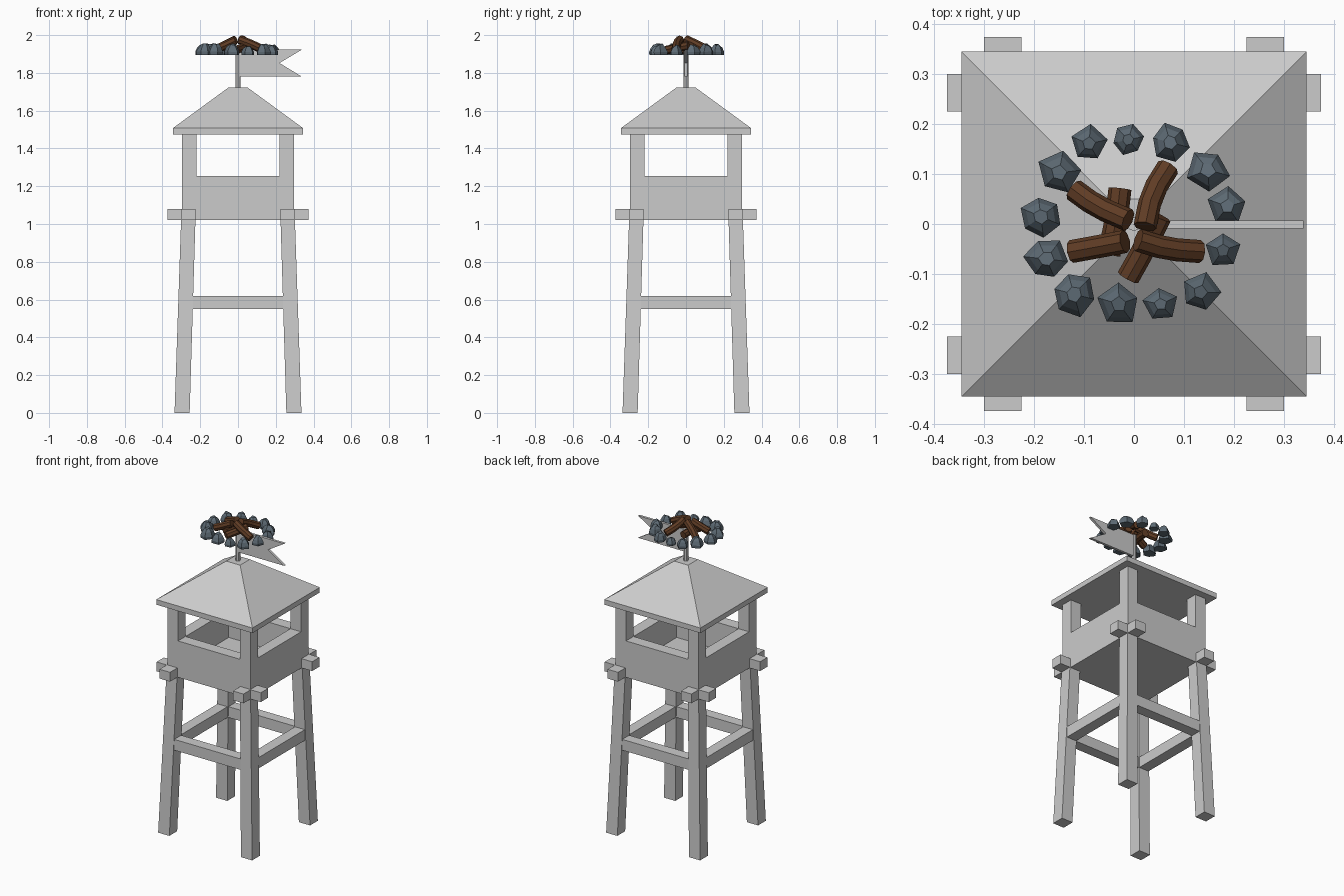
import bpy, bmesh, math, random
from mathutils import Vector

random.seed(4)
cube = bpy.data.objects.get("Cube")
if cube:
    bpy.data.objects.remove(cube, do_unlink=True)


def material(name, rgb):
    m = bpy.data.materials.new(name)
    m.use_nodes = True
    m.diffuse_color = (*rgb, 1)
    m.node_tree.nodes["Principled BSDF"].inputs["Base Color"].default_value = (*rgb, 1)
    return m


GREY = material("pale grey", (0.6, 0.6, 0.6))
BROWN = material("log brown", (0.115, 0.045, 0.018))
SLATE = material("slate stone", (0.11, 0.145, 0.175))


def loft(name, rings, mat):
    """Skin a list of equal-length point rings and cap both ends."""
    bm = bmesh.new()
    rows = [[bm.verts.new(p) for p in ring] for ring in rings]
    n = len(rows[0])
    for a, b in zip(rows, rows[1:]):
        for i in range(n):
            j = (i + 1) % n
            bm.faces.new((a[i], a[j], b[j], b[i]))
    bm.faces.new(rows[0][::-1])
    bm.faces.new(rows[-1])
    bmesh.ops.recalc_face_normals(bm, faces=bm.faces[:])
    mesh = bpy.data.meshes.new(name)
    bm.to_mesh(mesh)
    bm.free()
    mesh.materials.append(mat)
    ob = bpy.data.objects.new(name, mesh)
    bpy.context.collection.objects.link(ob)
    return ob


def rect(cx, cy, hx, hy, z):
    return [(cx - hx, cy - hy, z), (cx + hx, cy - hy, z),
            (cx + hx, cy + hy, z), (cx - hx, cy + hy, z)]


def box(name, cx, cy, hx, hy, z0, z1):
    return loft(name, [rect(cx, cy, hx, hy, z0), rect(cx, cy, hx, hy, z1)], GREY)


# Leaning legs and upright corner posts
T = 0.038
P = 0.259
for sx in (-1, 1):
    for sy in (-1, 1):
        side = ("front" if sy < 0 else "back") + ("_left" if sx > 0 else "_right")
        loft(side + "_leg", [rect(sx * 0.296, sy * 0.296, 0.04, 0.04, 0),
                             rect(sx * 0.263, sy * 0.263, T, T, 1.03)], GREY)
        box(side + "_post", sx * P, sy * P, T, T, 1.02, 1.48)

# Braces, parapet walls and protruding floor beams on all four sides
B = 0.277
for s, fb, lr in ((-1, "front", "right"), (1, "back", "left")):
    box(fb + "_brace", 0, s * B, 0.245, 0.035, 0.55, 0.62)
    box(lr + "_brace", s * B, 0, 0.035, 0.245, 0.55, 0.62)
    box(fb + "_wall", 0, s * P, P - T, T, 1.02, 1.255)
    box(lr + "_wall", s * P, 0, T, P - T, 1.02, 1.255)
    for e in (-1, 1):
        tag = "_low" if e < 0 else "_high"
        box(fb + "_beam_end" + tag, e * 0.2625, s * 0.33, 0.0375, 0.043, 1.02, 1.08)
        box(lr + "_beam_end" + tag, s * 0.33, e * 0.2625, 0.043, 0.0375, 1.02, 1.08)
box("cabin_floor", 0, 0, P - T, P - T, 1.02, 1.08)

# Roof with a thick eave and a small flat top
loft("roof", [rect(0, 0, r, r, z) for r, z in
              ((0.344, 1.475), (0.344, 1.508), (0.05, 1.723))], GREY)

# Flagpole and swallow-tailed flag
loft("flagpole", [[(0.014 * math.cos(k * math.pi / 4), 0.014 * math.sin(k * math.pi / 4), z)
                   for k in range(8)] for z in (1.72, 1.925)], GREY)
outline = [(0.01, 1.78), (0.338, 1.78), (0.22, 1.852), (0.338, 1.923), (0.01, 1.923)]
loft("flag", [[(x, y, z) for x, z in outline] for y in (-0.009, 0.007)], GREY)

# Ring of faceted stones
stones = [(-.09, .16, .038), (-.012, .168, .032), (.072, .163, .039), (.148, .108, .041),
          (.187, .035, .038), (.178, -.052, .037), (.132, -.137, .039), (.053, -.16, .034),
          (-.03, -.16, .042), (-.12, -.14, .043), (-.175, -.07, .042), (-.186, .015, .041),
          (-.15, .102, .042)]
for i, (x, y, r) in enumerate(stones):
    turn = random.uniform(0, math.tau)
    sides = random.choice((5, 6))
    shape = [random.uniform(0.88, 1.12) for _ in range(sides)]
    rings = []
    for scale, h in ((0.95, 0), (1, 0.4), (0.75, 0.95), (0.36, 1.35)):
        rings.append([(x + r * scale * shape[k] * math.cos(turn + k * math.tau / sides),
                       y + r * scale * shape[k] * math.sin(turn + k * math.tau / sides),
                       1.895 + r * h * (1 if h == 0 else random.uniform(0.9, 1.1)))
                      for k in range(sides)])
    loft(f"stone_{i + 1}", rings, SLATE)


def log(name, start, mid, end, r=0.023):
    """Crooked eight-sided log through three points."""
    a, m, b = Vector(start), Vector(mid), Vector(end)
    path = [a, a.lerp(m, 0.7), m.lerp(b, 0.3), b]
    rings = []
    for i, p in enumerate(path):
        d = (path[min(i + 1, 3)] - path[max(i - 1, 0)]).normalized()
        u = d.cross(Vector((0, 0, 1))).normalized()
        v = u.cross(d)
        rings.append([p + r * (u * math.cos(k * math.tau / 8) + v * math.sin(k * math.tau / 8))
                      for k in range(8)])
    loft(name, rings, BROWN)


# Stacked firewood
log("log_back_right", (-.12, .068, 1.922), (-.075, .035, 1.945), (-.012, .008, 1.976))
log("log_back_left", (.068, .113, 1.922), (.035, .06, 1.95), (.022, -.005, 1.978))
log("log_front_left", (.132, -.055, 1.922), (.065, -.05, 1.955), (.008, -.032, 1.976))
log("log_front_right", (-.125, -.055, 1.922), (-.07, -.045, 1.945), (-.018, -.035, 1.97))
log("log_front", (-.012, -.107, 1.92), (.02, -.05, 1.932), (.052, .015, 1.945))
log("log_lower", (-.028, .07, 1.92), (-.035, .01, 1.925), (-.05, -.06, 1.92))
